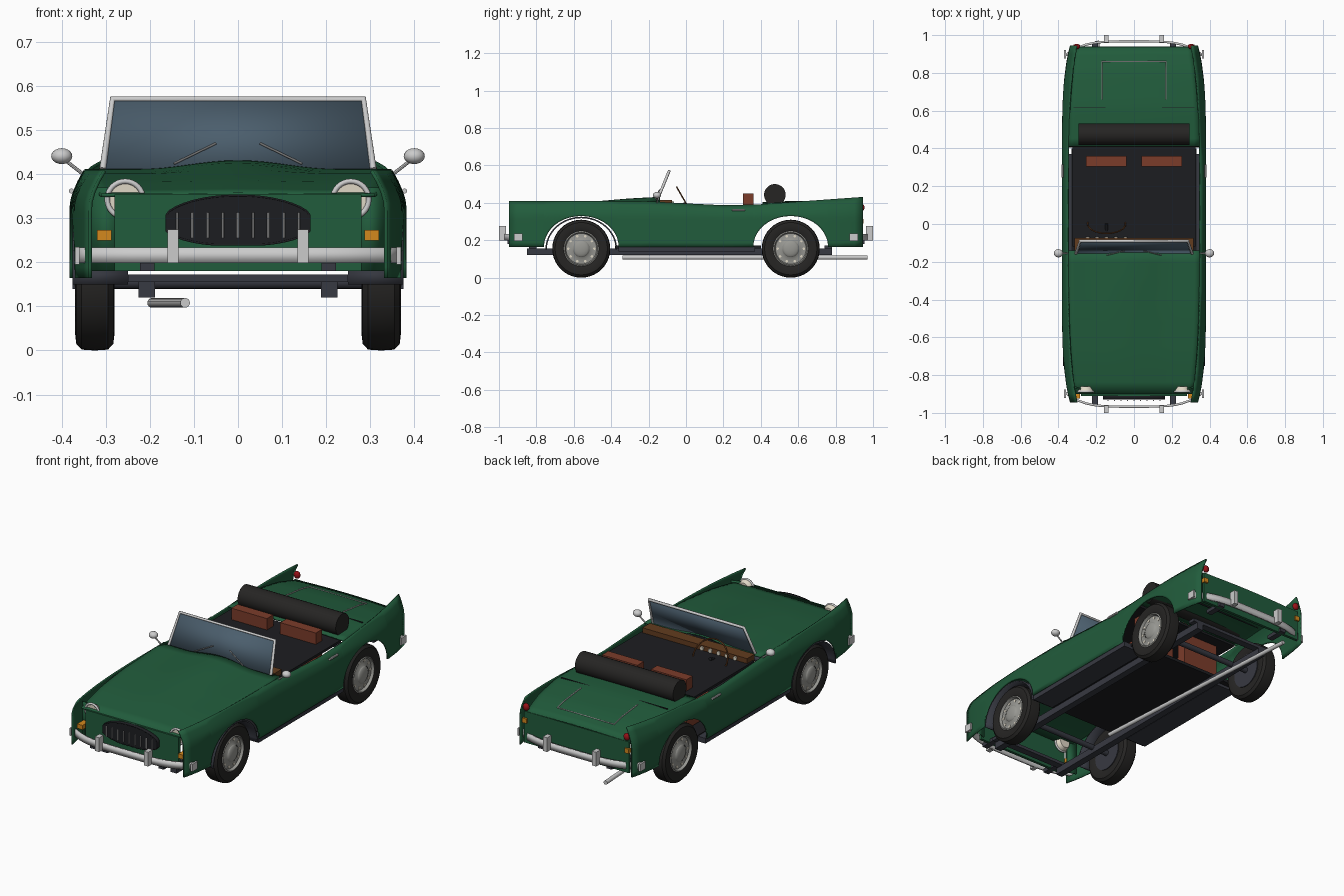
import bpy, bmesh
from math import sin, cos, pi
from mathutils import Vector, Matrix

if "Cube" in bpy.data.objects:
    bpy.data.objects.remove(bpy.data.objects["Cube"])


def material(name, *rgb):
    m = bpy.data.materials.new(name)
    m.use_nodes = True
    col = [(c / 255) ** 2.2 for c in rgb] + [1]
    m.diffuse_color = col
    m.node_tree.nodes["Principled BSDF"].inputs["Base Color"].default_value = col
    return m


GREEN = material("green_paint", 38, 92, 62)
CHROME = material("chrome", 200, 200, 198)
RIM = material("rim_grey", 150, 150, 145)
RUBBER = material("rubber", 42, 41, 40)
DARK = material("dark_trim", 34, 35, 38)
FRAME = material("chassis_grey", 58, 60, 68)
LEATHER = material("leather", 122, 62, 46)
WOOD = material("wood", 98, 62, 36)
GLASS = material("glass", 76, 94, 108)
CREAM = material("lamp_cream", 222, 214, 196)
AMBER = material("amber", 210, 135, 35)
RED = material("red_lens", 150, 25, 30)


def finish(name, bm, mat, smooth=True):
    bmesh.ops.recalc_face_normals(bm, faces=bm.faces[:])
    me = bpy.data.meshes.new(name)
    bm.to_mesh(me)
    bm.free()
    me.materials.append(mat)
    ob = bpy.data.objects.new(name, me)
    bpy.context.collection.objects.link(ob)
    if smooth:
        bpy.ops.object.select_all(action="DESELECT")
        ob.select_set(True)
        bpy.context.view_layer.objects.active = ob
        bpy.ops.object.shade_smooth_by_angle(angle=0.6)
    return ob


def box(name, lo, hi, mat):
    lo, hi = Vector(lo), Vector(hi)
    bm = bmesh.new()
    bmesh.ops.create_cube(bm, size=1, matrix=Matrix.Translation((lo + hi) / 2)
                          @ Matrix.Diagonal((*(hi - lo), 1)))
    return finish(name, bm, mat, False)


def rod(name, a, b, r, mat, sides=16, r2=None):
    a, b = Vector(a), Vector(b)
    bm = bmesh.new()
    turn = (b - a).to_track_quat("Z", "Y").to_matrix().to_4x4()
    bmesh.ops.create_cone(bm, cap_ends=True, segments=sides, radius1=r,
                          radius2=r if r2 is None else r2, depth=(b - a).length,
                          matrix=Matrix.Translation((a + b) / 2) @ turn)
    return finish(name, bm, mat)


def ball(name, at, size, mat):
    bm = bmesh.new()
    bmesh.ops.create_uvsphere(bm, u_segments=16, v_segments=10, radius=1,
                              matrix=Matrix.Translation(at) @ Matrix.Diagonal((*size, 1)))
    return finish(name, bm, mat)


def sheet(name, rows, mat, thick=0.008, loop=False):
    """Skin a grid of points; loop joins the last row to the first."""
    bm = bmesh.new()
    vs = [[bm.verts.new(p) for p in row] for row in rows]
    for a, b in zip(vs, vs[1:] + (vs[:1] if loop else [])):
        for j in range(len(a) - 1):
            bm.faces.new((a[j], a[j + 1], b[j + 1], b[j]))
    ob = finish(name, bm, mat)
    if thick:
        mod = ob.modifiers.new("thickness", "SOLIDIFY")
        mod.thickness, mod.offset = thick, 0
    return ob


def wire(name, pts, r, mat, closed=False):
    cu = bpy.data.curves.new(name, "CURVE")
    cu.dimensions, cu.bevel_depth, cu.bevel_resolution, cu.use_fill_caps = "3D", r, 2, True
    sp = cu.splines.new("POLY")
    sp.points.add(len(pts) - 1)
    for q, p in zip(sp.points, pts):
        q.co = (*p, 1)
    sp.use_cyclic_u = closed
    cu.materials.append(mat)
    ob = bpy.data.objects.new(name, cu)
    bpy.context.collection.objects.link(ob)


def lerp(table, v):
    for (a, p), (b, q) in zip(table, table[1:]):
        if v <= b:
            return p + (q - p) * max(0, (v - a) / (b - a))
    return table[-1][1]


AXLE, WHEEL_R, SILL = 0.56, 0.155, 0.165
FENDER_TOP = [(-0.945, 0.408), (-0.2, 0.406), (0, 0.395), (0.2, 0.385), (0.4, 0.39), (0.945, 0.43)]


def top_x(y):
    return 0.348 - 0.045 * abs(y / 0.945) ** 4


def side_x(y, z):
    belt = 0.378 - 0.043 * abs(y / 0.945) ** 6
    t = max(0, (z - 0.33) / (lerp(FENDER_TOP, y) - 0.33))
    return belt + (top_x(y) - belt) * t ** 1.5


# Side panels, lower edge following the wheel arches
arch = [(c + 0.2 * cos(pi * k / 20), SILL + 0.165 * sin(pi * k / 20))
        for c in (-AXLE, AXLE) for k in range(21)]
stations = sorted(arch + [(y, SILL) for y in (-0.945, -0.9, -0.85, -0.2, 0, 0.2, 0.85, 0.9, 0.945)])
for s in (-1, 1):
    rows = []
    for y, low in stations:
        zs = [low + (lerp(FENDER_TOP, y) - low) * k / 10 for k in range(11)]
        rows.append([(s * side_x(y, z), y, z) for z in zs])
    sheet("side_panel", rows, GREEN)

# Bonnet with a central bulge, rear deck, nose and tail panels
HOOD_MID = [(-0.9, 0.354), (-0.7, 0.383), (-0.46, 0.406), (-0.3, 0.42), (-0.14, 0.428)]
HOOD_EDGE = [(-0.9, 0.352), (-0.7, 0.38), (-0.46, 0.397), (-0.14, 0.408)]
DECK = [(0.41, 0.392), (0.615, 0.4), (0.8, 0.38), (0.937, 0.345)]
rows, deck = [], []
for i in range(13):
    y = -0.9 + 0.76 * i / 12
    edge, mid = lerp(HOOD_EDGE, y), lerp(HOOD_MID, y)
    us = [k / 12 - 1 for k in range(25)]
    rows.append([(u * top_x(y), y, edge + (mid - edge) * cos(pi / 2 * min(1, abs(u) / 0.65)) ** 2)
                 for u in us])
    y = 0.41 + 0.527 * i / 12
    deck.append([(u * top_x(y), y, lerp(DECK, y) + 0.008 * (1 - u * u)) for u in us])
sheet("bonnet", rows, GREEN)
sheet("rear_deck", deck, GREEN)
box("boot_seam", (-0.32, 0.613, 0.395), (0.32, 0.617, 0.409), DARK)
box("nose_panel", (-0.28, -0.91, 0.18), (0.28, -0.895, 0.354), GREEN)
box("tail_panel", (-0.315, 0.925, 0.18), (0.315, 0.94, 0.35), GREEN)
for s in (-1, 1):
    sheet("nose_corner", [[(s * 0.28, -0.875, z), (s * 0.33, -0.86, z)] for z in (0.18, 0.37)], GREEN)

# Grille with upright bars
outline = [(0.165 * cos(a), 0.287 + (0.065 if sin(a) > 0 else 0.05) * sin(a))
           for a in (2 * pi * k / 40 for k in range(40))]
outline = [(max(-0.163, min(0.163, x * 1.06)), max(0.24, z)) for x, z in outline]
sheet("grille", [[(x, -0.93, z), (x, -0.9, z)] for x, z in outline], DARK, 0.004, True)
bm = bmesh.new()
bm.faces.new([bm.verts.new((x, -0.93, z)) for x, z in outline])
finish("grille_mesh", bm, DARK, False)
for k in range(-4, 5):
    rod("grille_bar", (k * 0.0345, -0.935, 0.255), (k * 0.0345, -0.935, 0.313), 0.003, CHROME, 8)

# Bumpers with overriders and mounting brackets
for e, name in ((-1, "front"), (1, "rear")):
    path = [(0.365 * u, e * (0.967 - 0.075 * abs(u) ** 4)) for u in (k / 10 - 1 for k in range(21))]
    sheet(name + "_bumper", [[(x, y, 0.198), (x, y, 0.234)] for x, y in path], CHROME, 0.012)
    for s in (-1, 1):
        box(name + "_bumper_end", (s * 0.36, e * 0.92, 0.195), (s * 0.37, e * 0.875, 0.235), CHROME)
        box(name + "_overrider", (s * 0.135, e * 0.962, 0.198), (s * 0.16, e, 0.275), CHROME)
        box(name + "_bracket", (s * 0.19, e * 0.85, 0.18), (s * 0.222, e * 0.955, 0.2), FRAME)

# Lamps
for s in (-1, 1):
    x = s * 0.256
    rod("headlamp", (x, -0.885, 0.343), (x, -0.86, 0.343), 0.043, CREAM, 32, 0.03)
    ring = [(x + 0.041 * cos(pi * k / 16), -0.887, 0.343 + 0.041 * sin(pi * k / 16)) for k in range(32)]
    wire("headlamp_ring", ring, 0.006, CHROME, True)
    box("front_indicator", (s * 0.287, -0.925, 0.249), (s * 0.32, -0.87, 0.273), AMBER)
    ball("tail_lamp", (s * 0.303, 0.94, 0.375), (0.018, 0.014, 0.02), RED)
    box("rear_indicator", (s * 0.295, 0.93, 0.29), (s * 0.32, 0.95, 0.315), AMBER)

# Wheels: spun tyre and rim, hubcap and a ring of studs
TYRE = [(0.29, 0.09), (0.28, 0.115), (0.283, 0.14), (0.295, 0.153), (0.325, WHEEL_R),
        (0.355, 0.153), (0.367, 0.14), (0.37, 0.115), (0.362, 0.093)]
DISC = [(0.362, 0.095), (0.366, 0.088), (0.352, 0.082), (0.352, 0.06), (0.36, 0.045)]
for s in (-1, 1):
    for y in (-AXLE, AXLE):
        for name, prof, mat in (("tyre", TYRE, RUBBER), ("rim", DISC, RIM)):
            turns = [2 * pi * k / 40 for k in range(40)]
            sheet(name, [[(s * x, y + r * cos(a), WHEEL_R + r * sin(a)) for x, r in prof]
                         for a in turns], mat, 0, True)
        rod("wheel_back", (s * 0.285, y, WHEEL_R), (s * 0.3, y, WHEEL_R), 0.092, FRAME, 32)
        ball("hubcap", (s * 0.357, y, WHEEL_R), (0.014, 0.046, 0.046), RIM)
        for k in range(10):
            a = pi * k / 5
            p = (y + 0.07 * cos(a), WHEEL_R + 0.07 * sin(a))
            rod("rim_hole", (s * 0.345, *p), (s * 0.354, *p), 0.007, CREAM, 8)
    # Front wheel liner
    sheet("front_liner", [[(s * x, -AXLE + 0.188 * cos(a), 0.15 + 0.172 * sin(a)) for x in (0.25, 0.376)]
                          for a in (pi * k / 24 for k in range(25))], FRAME)

# Chassis, floor, sills, axles and exhaust
box("floor", (-0.33, -0.38, 0.155), (0.33, 0.4, 0.172), DARK)
for y in (-0.84, 0.74):
    box("cross_member", (-0.25, y, 0.155), (0.25, y + 0.04, 0.172), FRAME)
for y in (-AXLE, AXLE):
    rod("axle", (-0.29, y, WHEEL_R), (0.29, y, WHEEL_R), 0.015, FRAME)
for s in (-1, 1):
    box("chassis_rail", (s * 0.188, -0.85, 0.12), (s * 0.226, 0.78, 0.157), FRAME)
    box("sill", (s * 0.25, -0.36, 0.14), (s * 0.376, 0.37, 0.168), FRAME)
rod("exhaust", (-0.12, -0.34, 0.108), (-0.195, 0.97, 0.108), 0.011, CHROME)

# Cockpit: cover, seats, dashboard, steering wheel, folded roof
box("cockpit_cover", (-0.325, -0.12, 0.375), (0.325, 0.42, 0.388), DARK)
box("dashboard", (-0.315, -0.14, 0.33), (0.315, -0.075, 0.415), WOOD)
for k in range(5):
    x = -0.245 + k * 0.05
    rod("dial", (x, -0.076, 0.4), (x, -0.068, 0.4), 0.011, CREAM, 12)
for s in (-1, 1):
    box("seat_back", (s * 0.04, 0.305, 0.18), (s * 0.254, 0.36, 0.45), LEATHER)
    box("seat_cushion", (s * 0.04, 0.06, 0.18), (s * 0.254, 0.31, 0.25), LEATHER)
wheel = [(-0.145 + 0.1 * cos(a), -0.05 * sin(a), 0.398 + 0.087 * sin(a))
         for a in (pi * k / 16 for k in range(32))]
wire("steering_wheel", wheel, 0.004, WOOD, True)
rod("steering_column", (-0.145, 0, 0.398), (-0.145, -0.1, 0.35), 0.008, DARK)
rod("folded_roof", (-0.295, 0.475, 0.443), (0.295, 0.475, 0.443), 0.058, RUBBER, 20)

# Windscreen, frame and wipers
corners = [(-0.307, -0.155, 0.412), (-0.285, -0.09, 0.57), (0.285, -0.09, 0.57), (0.307, -0.155, 0.412)]
sheet("windscreen", [[corners[0], corners[3]], [corners[1], corners[2]]], GLASS, 0.005)
wire("windscreen_frame", corners, 0.008, CHROME)
for s in (-1, 1):
    rod("wiper", (s * 0.145, -0.165, 0.424), (s * 0.05, -0.142, 0.47), 0.0025, CHROME, 8)
    # Mirrors and door handles
    rod("mirror_stem", (s * 0.345, -0.155, 0.395), (s * 0.39, -0.155, 0.43), 0.004, CHROME, 8)
    ball("mirror", (s * 0.4, -0.155, 0.441), (0.024, 0.022, 0.018), CHROME)
    rod("door_handle", (s * 0.378, 0.245, 0.362), (s * 0.378, 0.315, 0.362), 0.006, CHROME, 8)

# Boot rack
rack = [(x, y, lerp(DECK, y) + 0.012) for x, y in
        ((-0.17, 0.66), (-0.17, 0.8), (-0.17, 0.86), (0.17, 0.86), (0.17, 0.8), (0.17, 0.66))]
wire("boot_rack", rack, 0.003, CHROME)
